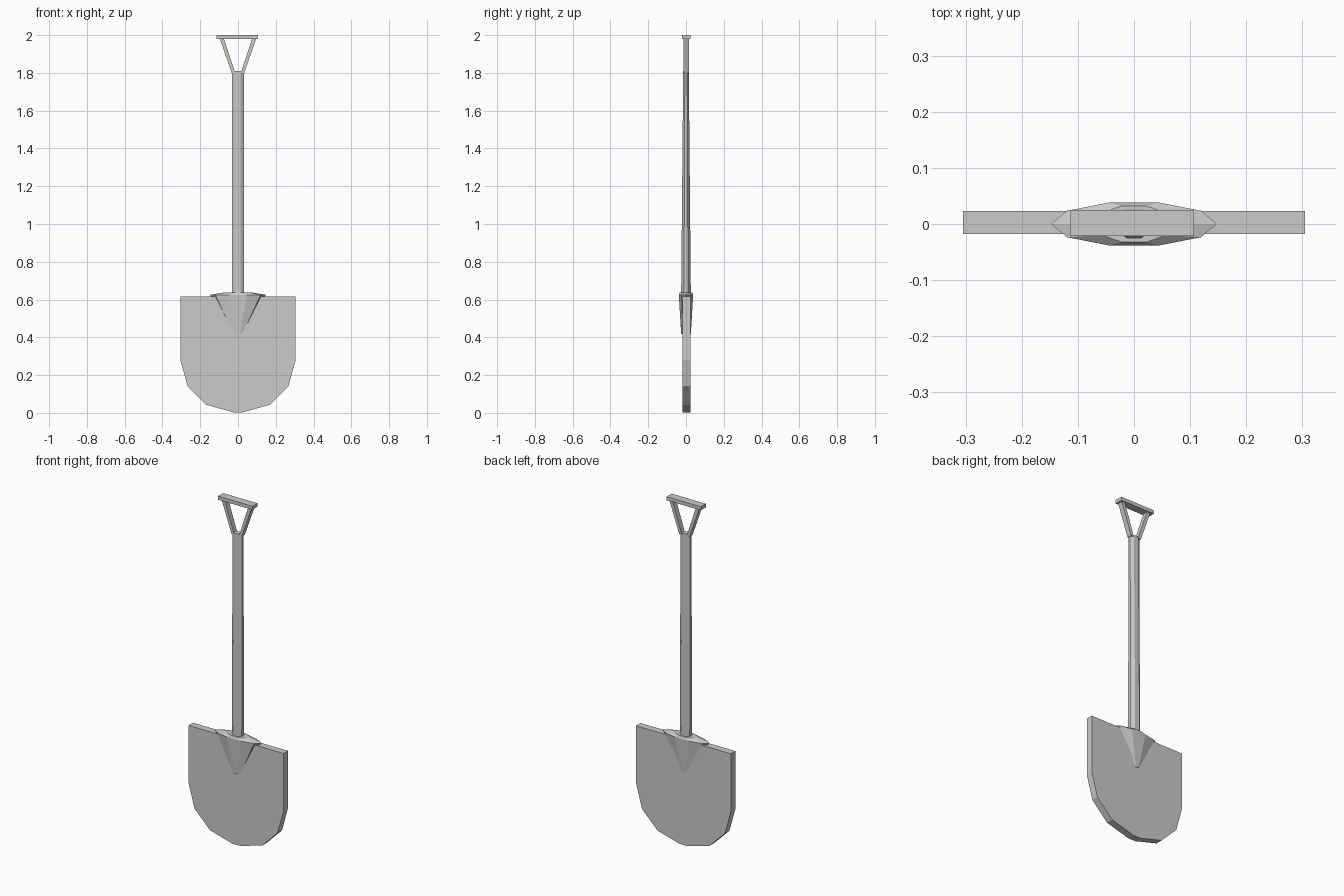
import bpy, bmesh, math
from mathutils import Vector

cube = bpy.data.objects.get("Cube")
if cube:
    bpy.data.objects.remove(cube, do_unlink=True)

grey = bpy.data.materials.new("plain grey")
grey.use_nodes = True
grey.diffuse_color = (0.6, 0.6, 0.6, 1)
grey.node_tree.nodes["Principled BSDF"].inputs["Base Color"].default_value = (0.6, 0.6, 0.6, 1)


def loft(name, rings):
    """Bridge equal-sized rings of points and cap both ends."""
    bm = bmesh.new()
    loops = [[bm.verts.new(p) for p in ring] for ring in rings]
    n = len(loops[0])
    for low, high in zip(loops, loops[1:]):
        for i in range(n):
            j = (i + 1) % n
            bm.faces.new((low[i], low[j], high[j], high[i]))
    bm.faces.new(loops[0][::-1])
    bm.faces.new(loops[-1])
    bmesh.ops.recalc_face_normals(bm, faces=bm.faces)
    mesh = bpy.data.meshes.new(name)
    bm.to_mesh(mesh)
    bm.free()
    mesh.materials.append(grey)
    ob = bpy.data.objects.new(name, mesh)
    bpy.context.collection.objects.link(ob)
    return ob


def oval(rx, ry, z, sides, turn=0.0):
    angles = [math.tau * i / sides + turn for i in range(sides)]
    return [(rx * math.cos(a), ry * math.sin(a), z) for a in angles]


def rect(cx, rx, y0, y1, z):
    return [(cx - rx, y0, z), (cx + rx, y0, z), (cx + rx, y1, z), (cx - rx, y1, z)]


# Blade: flat slab with a faceted rounded tip
half = [(0.305, 0.615), (0.305, 0.28), (0.267, 0.142), (0.168, 0.043), (0.025, 0.003)]
outline = half + [(-x, z) for x, z in reversed(half)]
loft("blade", [[(x, y, z) for x, z in outline] for y in (-0.018, 0.023)])

# Socket: flattened cone with a shallow domed top
loft("socket", [oval(0.03, 0.027, 0.418, 10), oval(0.148, 0.04, 0.625, 10),
                oval(0.07, 0.034, 0.638, 10)])

# Shaft: flattens towards the grip
loft("shaft", [oval(0.034, 0.028, 0.6, 8, math.pi / 8),
               oval(0.034, 0.016, 1.81, 8, math.pi / 8)])

# Grip: two splayed prongs under a crossbar
for side, label in ((1, "left"), (-1, "right")):
    loft(label + "_prong", [rect(side * 0.024, 0.009, -0.013, 0.016, 1.80),
                            rect(side * 0.087, 0.011, -0.013, 0.016, 1.985)])
loft("grip_bar", [rect(-0.003, 0.11, -0.021, 0.025, z) for z in (1.979, 2.0)])
